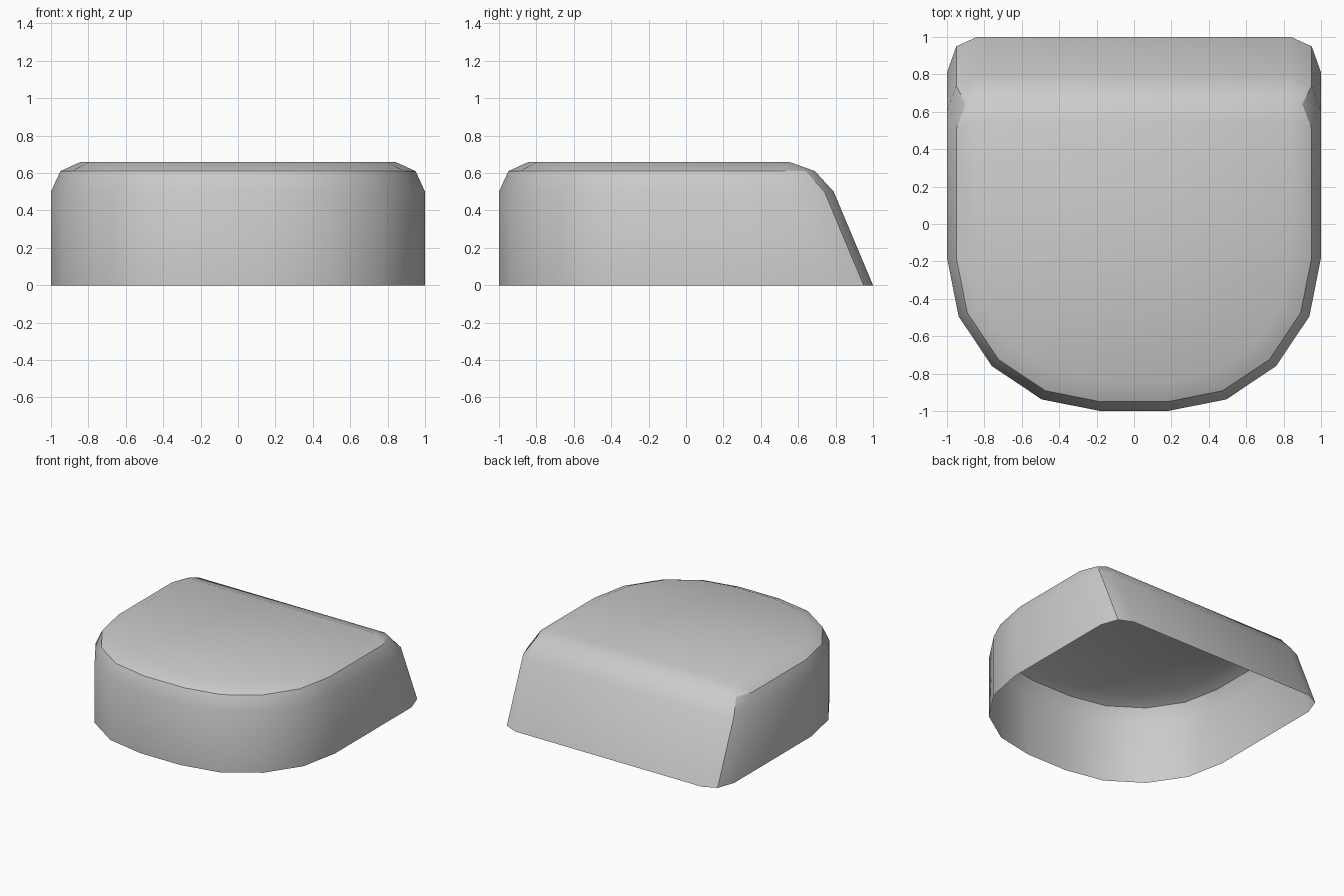
import bpy, bmesh
from math import sin, cos, pi

cube = bpy.data.objects.get("Cube")
if cube:
    bpy.data.objects.remove(cube)

grey = bpy.data.materials.new("plain_grey")
grey.use_nodes = True
colour = (0.6, 0.6, 0.6, 1)
grey.diffuse_color = colour
grey.node_tree.nodes["Principled BSDF"].inputs["Base Color"].default_value = colour

# Each level: height, front corner radius, then the back corner points
CENTRE = 0.18
levels = [
    (0.00, 0.82, [(1.00, 0.81), (0.95, 0.95), (0.84, 1.00)]),
    (0.50, 0.82, [(1.00, 0.60), (0.95, 0.74), (0.84, 0.79)]),
    (0.61, 0.77, [(0.95, 0.51), (0.90, 0.64), (0.84, 0.69)]),
    (0.66, 0.66, [(0.84, 0.55)] * 3),
]


def outline(radius, corner):
    """Rounded front half plus back corner, mirrored to a closed ring."""
    arc = [(CENTRE + radius * sin(a), -CENTRE - radius * cos(a))
           for a in (i * pi / 8 for i in range(5))]
    half = arc + corner
    return half + [(-x, y) for x, y in reversed(half)]


bm = bmesh.new()
rings = [[bm.verts.new((x, y, z)) for x, y in outline(r, corner)]
         for z, r, corner in levels]
count = len(rings[0])
seam = (6, count - 7)      # back corner columns

# Walls and bevel, open at the bottom
for low, high in zip(rings, rings[1:]):
    for i in range(count):
        j = (i + 1) % count
        bm.faces.new((low[i], low[j], high[j], high[i]))
bm.faces.new(rings[-1])

# Smooth shading with creases round the shoulder and down the back corners
for face in bm.faces:
    face.smooth = True
for i in range(count):
    if not seam[0] <= i < seam[1]:
        bm.edges.get((rings[2][i], rings[2][(i + 1) % count])).smooth = False
for i in seam:
    for low, high in zip(rings[:2], rings[1:3]):
        bm.edges.get((low[i], high[i])).smooth = False

# Collapse the coincident top corner points
bmesh.ops.remove_doubles(bm, verts=bm.verts[:], dist=0.001)
bmesh.ops.recalc_face_normals(bm, faces=bm.faces[:])

mesh = bpy.data.meshes.new("rounded_cover")
bm.to_mesh(mesh)
bm.free()
mesh.materials.append(grey)
cover = bpy.data.objects.new("rounded_cover", mesh)
bpy.context.collection.objects.link(cover)
